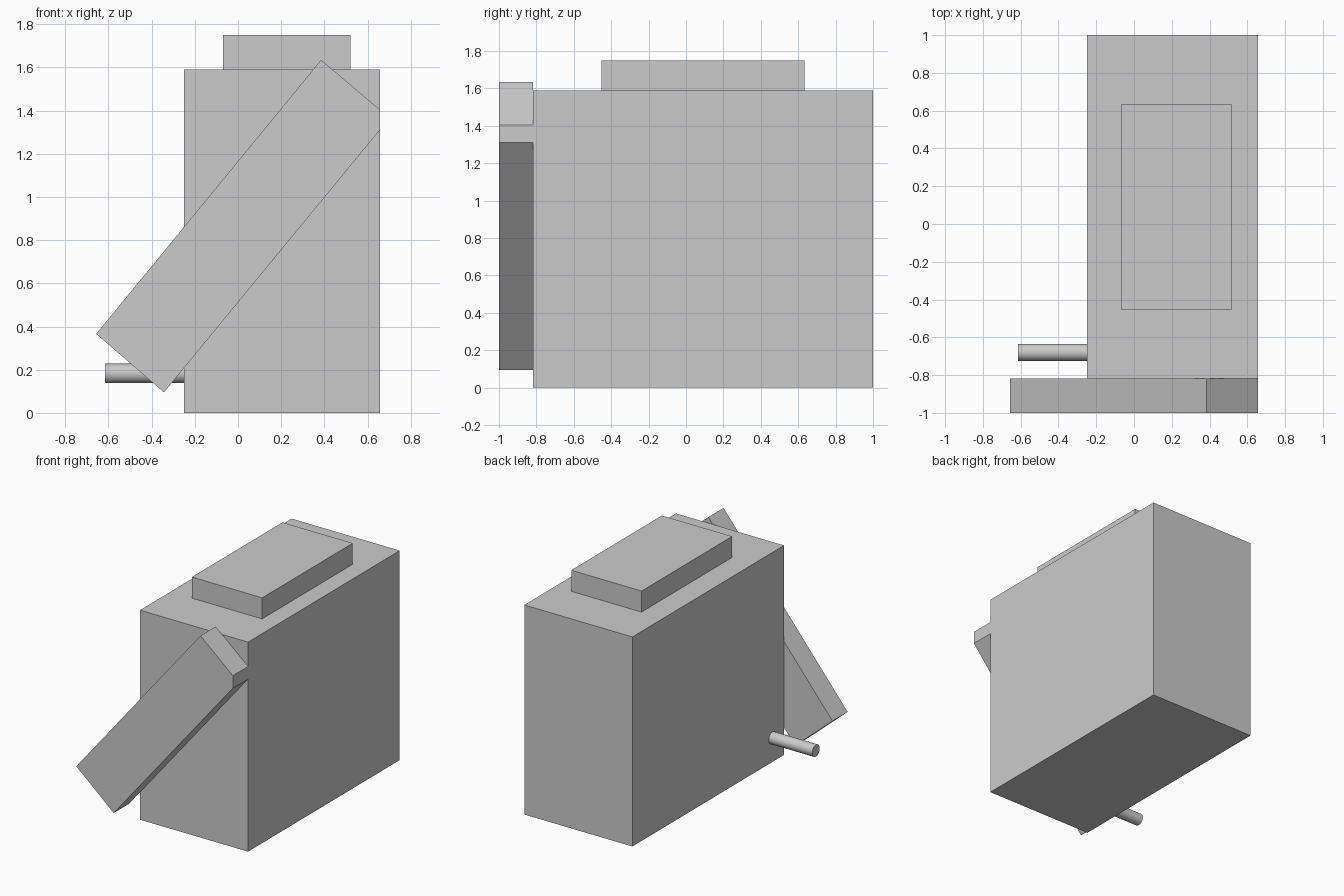
import bpy
import bmesh
from math import pi
from mathutils import Matrix

cube = bpy.data.objects.get("Cube")
if cube:
    bpy.data.objects.remove(cube, do_unlink=True)

# Single plain material
grey = bpy.data.materials.new("light grey")
grey.use_nodes = True
colour = (0.6, 0.6, 0.6, 1)
grey.diffuse_color = colour
grey.node_tree.nodes["Principled BSDF"].inputs["Base Color"].default_value = colour


def finish(name, bm):
    bmesh.ops.recalc_face_normals(bm, faces=bm.faces)
    mesh = bpy.data.meshes.new(name)
    bm.to_mesh(mesh)
    bm.free()
    mesh.materials.append(grey)
    obj = bpy.data.objects.new(name, mesh)
    bpy.context.collection.objects.link(obj)
    return obj


def prism(name, profile, y0, y1):
    """Extrude an (x, z) outline from y0 to y1."""
    bm = bmesh.new()
    face = bm.faces.new([bm.verts.new((x, y0, z)) for x, z in profile])
    result = bmesh.ops.extrude_face_region(bm, geom=[face], use_keep_orig=True)
    verts = [v for v in result["geom"] if isinstance(v, bmesh.types.BMVert)]
    bmesh.ops.translate(bm, verts=verts, vec=(0, y1 - y0, 0))
    return finish(name, bm)


def box(name, x0, x1, y0, y1, z0, z1):
    return prism(name, [(x0, z0), (x1, z0), (x1, z1), (x0, z1)], y0, y1)


# Main block and raised lid
box("body", -0.25, 0.657, -0.818, 1, 0, 1.59)
box("top_lid", -0.07, 0.52, -0.453, 0.633, 1.59, 1.75)

# Tilted front slab, trimmed flush with the side of the body
prism("slanted_front_slab",
      [(-0.657, 0.366), (-0.343, 0.095), (0.657, 1.31),
       (0.657, 1.405), (0.385, 1.635)], -1, -0.818)

# Round side pin
x0, x1 = -0.615, -0.25
bm = bmesh.new()
bmesh.ops.create_cone(
    bm, cap_ends=True, segments=32, radius1=0.045, radius2=0.045, depth=x1 - x0,
    matrix=Matrix.Translation(((x0 + x1) / 2, -0.68, 0.183)) @ Matrix.Rotation(pi / 2, 4, "Y"))
pin = finish("side_pin", bm)
bpy.ops.object.select_all(action="DESELECT")
pin.select_set(True)
bpy.context.view_layer.objects.active = pin
bpy.ops.object.shade_smooth_by_angle()
